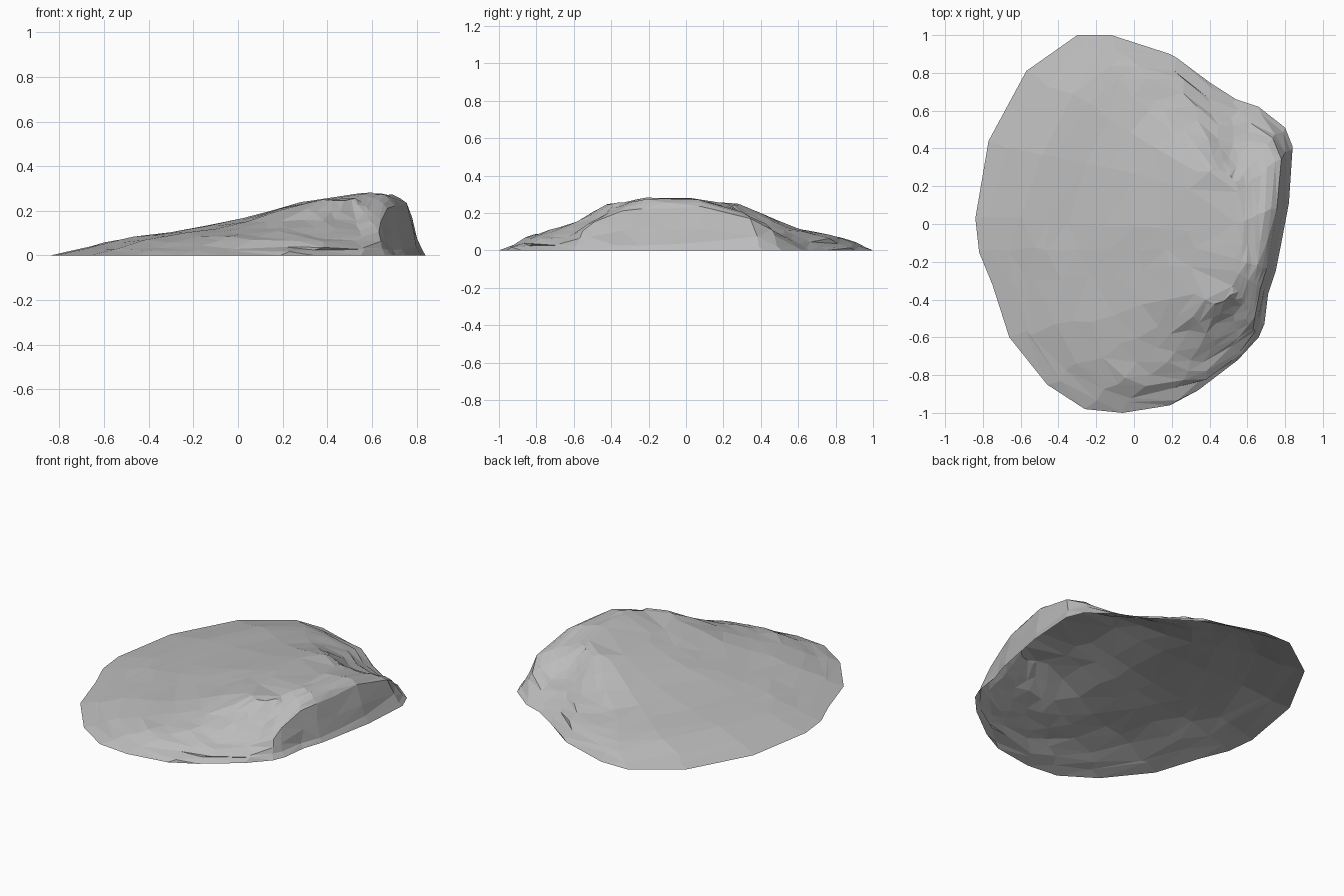
import bpy
import bmesh
import math
import random
from mathutils import Vector

random.seed(4)
cube = bpy.data.objects.get("Cube")
if cube:
    bpy.data.objects.remove(cube)

# Ground outline, counter-clockwise
OUTLINE = [(-.30, 1), (-.57, .81), (-.77, .44), (-.84, .03), (-.82, -.15), (-.75, -.32),
           (-.66, -.60), (-.46, -.85), (-.26, -.98), (-.06, -1), (.19, -.96), (.34, -.88),
           (.55, -.72), (.66, -.60), (.69, -.53), (.71, -.37), (.75, -.25), (.78, -.1),
           (.82, .11), (.84, .41), (.80, .51), (.66, .62), (.54, .66), (.40, .75),
           (.19, .90), (-.12, 1)]
CENTRE = Vector((.47, -.06))

# Height against the fraction of the way from rim to summit ridge
GENTLE = [(0, 0), (.25, .078), (.48, .118), (.63, .158), (.75, .205), (.9, .256), (1, .274)]
CLIFF = [(0, 0), (.06, .03), (.12, .12), (.2, .235), (.35, .268), (.6, .28), (1, .274)]
RINGS = [.06, .12, .2, .28, .39, .5, .62, .74, .86]


def profile(points, t):
    for (a, za), (b, zb) in zip(points, points[1:]):
        if t <= b:
            return za + (zb - za) * (t - a) / (b - a)
    return points[-1][1]


def cliffness(rim):
    """1 on the steep left side, fading to 0 on the long slopes."""
    d = rim - CENTRE
    turn = abs(math.degrees(math.atan2(d.y, d.x)) + 5)
    k = min(1, max(0, (83 - turn) / 46))
    return k * k * (3 - 2 * k)


def ridge_point(rim):
    """Point of the summit ridge that faces this part of the rim."""
    return Vector((.5, min(.18, max(-.33, rim.y * .45 - .06))))


# Rock shell, open underneath
bm = bmesh.new()
rims = [Vector(p) for p in OUTLINE]
loops = [[bm.verts.new((p.x, p.y, 0)) for p in rims]]
for t in RINGS:
    loop = []
    for rim in rims:
        w = cliffness(rim)
        ridge = ridge_point(rim)
        s = max(.03, t + random.uniform(-.025, .025) * (1 - .6 * w))
        p = rim.lerp(ridge, s)
        z = (1 - w) * profile(GENTLE, s) + w * profile(CLIFF, s)
        z += random.uniform(-.005, .005) * min(1, s * 4)
        swing = .03 * (1 - s) * (1 - w * .6)
        p += (rim - ridge).normalized().orthogonal() * random.uniform(-swing, swing)
        loop.append(bm.verts.new((p.x, p.y, z)))
    loops.append(loop)

n = len(rims)
for outer, inner in zip(loops, loops[1:]):
    for i in range(n):
        j = (i + 1) % n
        bm.faces.new((outer[i], outer[j], inner[j], inner[i]))

# Flat summit
bm.faces.new(loops[-1])
bmesh.ops.triangulate(bm, faces=bm.faces[:], quad_method='SHORT_EDGE')

mesh = bpy.data.meshes.new("rock_mound")
bm.to_mesh(mesh)
bm.free()
rock = bpy.data.objects.new("rock_mound", mesh)
bpy.context.collection.objects.link(rock)

# Plain stone colour
stone = bpy.data.materials.new("stone_grey")
stone.use_nodes = True
grey = (.5, .5, .5, 1)
stone.diffuse_color = grey
stone.node_tree.nodes["Principled BSDF"].inputs["Base Color"].default_value = grey
mesh.materials.append(stone)
